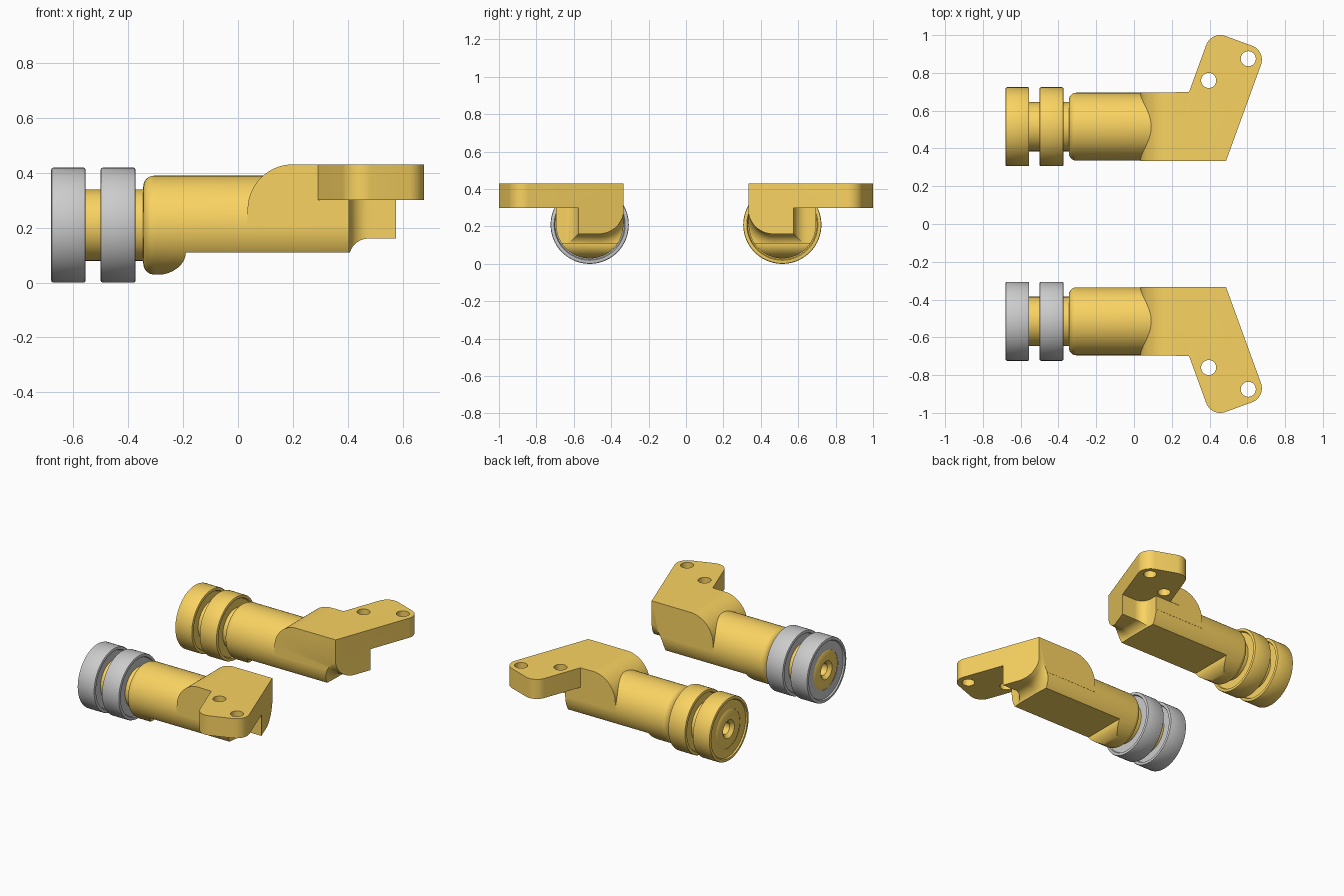
import bpy, bmesh
from math import sin, cos, pi, radians, sqrt
from mathutils import Matrix

if "Cube" in bpy.data.objects:
    bpy.data.objects.remove(bpy.data.objects["Cube"])

CY, CZ, R = 0.515, 0.209, 0.18   # axis position and stem radius

gold = bpy.data.materials.new("gold")
gold.diffuse_color = (0.95, 0.65, 0.12, 1)
gold.use_nodes = True
gold.node_tree.nodes["Principled BSDF"].inputs["Base Color"].default_value = gold.diffuse_color


def arc(cx, cy, rx, ry, a0, a1, n=12):
    return [(cx + rx * cos(radians(a0 + (a1 - a0) * i / n)),
             cy + ry * sin(radians(a0 + (a1 - a0) * i / n))) for i in range(n + 1)]


def loft(name, rings, closed=False):
    """Skin a list of equal-length rings; cap the ends unless closed."""
    bm = bmesh.new()
    vs = [[bm.verts.new(p) for p in ring] for ring in rings]
    n, m = len(vs[0]), len(vs)
    for i in range(m if closed else m - 1):
        a, b = vs[i], vs[(i + 1) % m]
        for j in range(n):
            k = (j + 1) % n
            bm.faces.new((a[j], a[k], b[k], b[j]))
    if not closed:
        bm.faces.new(vs[0])
        bm.faces.new(vs[-1])
    bmesh.ops.recalc_face_normals(bm, faces=bm.faces)
    mesh = bpy.data.meshes.new(name)
    bm.to_mesh(mesh)
    bm.free()
    ob = bpy.data.objects.new(name, mesh)
    bpy.context.collection.objects.link(ob)
    return ob


def lathe(name, profile, closed=False, n=96):
    return loft(name, [[(x, CY + r * cos(2 * pi * j / n), CZ + r * sin(2 * pi * j / n))
                        for j in range(n)] for x, r in profile], closed)


def prism_y(name, pts, y0, y1):
    return loft(name, [[(x, y, z) for x, z in pts] for y in (y0, y1)])


def prism_z(name, pts, z0, z1):
    return loft(name, [[(x, y, z) for x, y in pts] for z in (z0, z1)])


def boolean(ob, other, op):
    mod = ob.modifiers.new("bool", 'BOOLEAN')
    mod.operation, mod.solver, mod.object = op, 'EXACT', other
    bpy.context.view_layer.objects.active = ob
    bpy.ops.object.modifier_apply(modifier=mod.name)
    bpy.data.objects.remove(other)


def rect(a0, b0, a1, b1):
    return [(a0, b0), (a1, b0), (a1, b1), (a0, b1)]


# stem with rounded front edge, flat-sided head with rounded shoulder
bracket = lathe("bracket", arc(-0.305, R - 0.04, 0.04, 0.04, 180, 90, 8) + [(0.75, R)])
head = prism_y("head", [(0.76, 0.205), (0.76, 0.433), (0.2, 0.43)]
               + arc(0.2, 0.265, 0.165, 0.165, 90, 180, 24) + [(0.035, 0.205)],
               CY - R - 0.001, CY + R + 0.001)
boolean(bracket, head, 'UNION')

# flat underside with a curved run-out
flat = prism_y("flat", [(0.9, 0.11)] + arc(-0.3, 0.11, 0.11, 0.083, 0, -90, 16)
               + [(-0.3, -0.1), (0.9, -0.1)], 0.1, 0.9)
boolean(bracket, flat, 'DIFFERENCE')

# notch under the tail, leaving a narrow rounded rib with filleted root
notch = prism_y("notch", rect(0.405, -0.1, 0.85, 0.3), 0.2, 0.85)
f, rings = 0.07, []
for x in [0.40] + [0.405 + f * (1 - cos(pi / 2 * i / 10)) for i in range(11)] + [0.95]:
    t = min(max(x - 0.405, 0), f)
    d = f - sqrt(max(f * f - (f - t) ** 2, 0))
    sec = [(0.332 - d, 0.35)] + arc(0.465, 0.293, 0.133 + d, 0.133 + d, 180, 270) \
        + [(0.575 + d, 0.16 - d), (0.575 + d, 0.35)]
    rings.append([(x, y, z) for y, z in sec])
boolean(notch, loft("rib", rings), 'DIFFERENCE')
boolean(bracket, notch, 'DIFFERENCE')

# side arm plate, then trim everything to the top outline
boolean(bracket, prism_z("arm", rect(0.22, 0.5, 0.78, 1.05), 0.2995, 0.434), 'UNION')
outline = prism_z("outline", [(-0.5, 0.33), (0.486, 0.33)]
                  + arc(0.597, 0.869, 0.08, 0.08, -20, 70)
                  + arc(0.457, 0.92, 0.08, 0.08, 70, 160)
                  + [(0.291, 0.698), (-0.5, 0.698)], -0.1, 0.43)
boolean(bracket, outline, 'INTERSECT')

# screw holes
for hx, hy in ((0.395, 0.76), (0.605, 0.875)):
    boolean(bracket, prism_z("hole", arc(hx, hy, 0.04, 0.04, 0, 348.75, 31), 0.2, 0.5),
            'DIFFERENCE')

# axle with countersunk end hole
axle = lathe("axle", [(-0.58, 0.04), (-0.655, 0.04), (-0.676, 0.06), (-0.676, 0.115),
                      (-0.668, 0.13), (-0.33, 0.13)])


# rollers: chamfered rim and slightly recessed faces
def roller(name, x0, x1):
    half = [(0.009, 0.128), (0.009, 0.185), (0, 0.19), (0, 0.202), (0.002, 0.207), (0.007, 0.209)]
    return lathe(name, [(x0 + a, r) for a, r in half] + [(x1 - a, r) for a, r in half[::-1]], True)


rollers = [roller("outer_roller", -0.68, -0.555), roller("inner_roller", -0.5, -0.373)]

# mirrored copy; its rollers stay grey
parts = [bracket, axle] + rollers
for ob in list(parts):
    mesh = ob.data.copy()
    mesh.transform(Matrix.Diagonal((1, -1, 1, 1)))
    mesh.flip_normals()
    twin = bpy.data.objects.new("front_" + ob.name, mesh)
    bpy.context.collection.objects.link(twin)
    parts.append(twin)
    for o in (ob, twin):
        o.data.materials.clear()
        if not (o is twin and ob in rollers):
            o.data.materials.append(gold)
    ob.name = "rear_" + ob.name

bpy.ops.object.select_all(action='DESELECT')
for ob in parts:
    ob.select_set(True)
bpy.context.view_layer.objects.active = parts[0]
bpy.ops.object.shade_smooth_by_angle(angle=radians(30))
